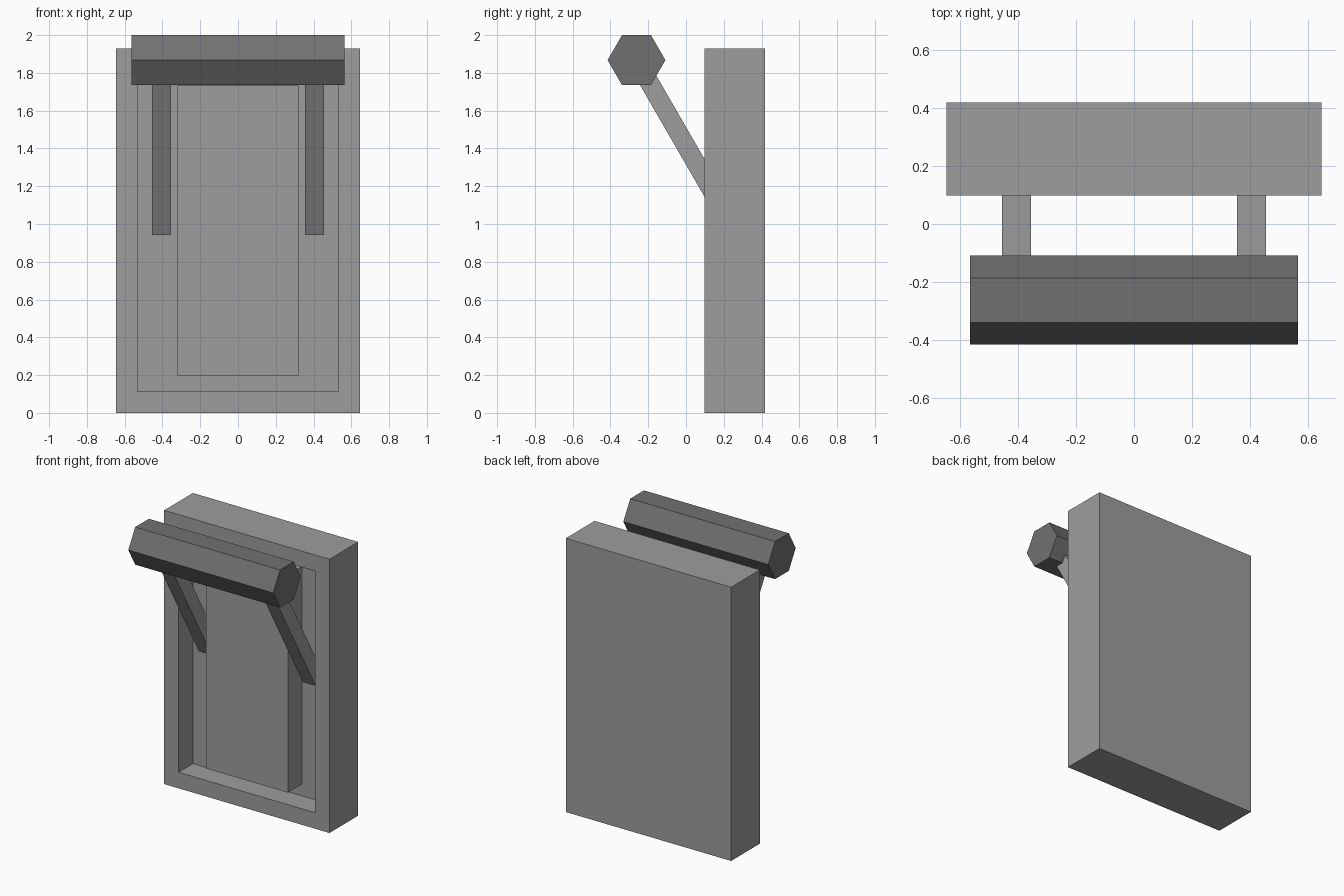
import bpy, bmesh, math
from mathutils import Matrix, Vector

if "Cube" in bpy.data.objects:
    bpy.data.objects.remove(bpy.data.objects["Cube"])


def material(name, value):
    m = bpy.data.materials.new(name)
    m.diffuse_color = (value, value, value, 1)
    m.use_nodes = True
    m.node_tree.nodes["Principled BSDF"].inputs["Base Color"].default_value = m.diffuse_color
    return m


light_grey = material("light_grey", 0.34)
dark_grey = material("dark_grey", 0.165)


def finish(name, bm, mat):
    bmesh.ops.recalc_face_normals(bm, faces=bm.faces)
    me = bpy.data.meshes.new(name)
    bm.to_mesh(me)
    bm.free()
    me.materials.append(mat)
    ob = bpy.data.objects.new(name, me)
    bpy.context.collection.objects.link(ob)
    return ob


def box(size, center, rot_x=0.0):
    bm = bmesh.new()
    mtx = (Matrix.Translation(center) @ Matrix.Rotation(rot_x, 4, 'X')
           @ Matrix.Diagonal((*size, 1)))
    bmesh.ops.create_cube(bm, size=1, matrix=mtx)
    return bm


# Frame: slab with a rectangular recess sunk into the front to mid depth
FRONT, MID, BACK, HEIGHT = 0.098, 0.258, 0.418, 1.93
bm = box((1.29, BACK - FRONT, HEIGHT), (0, MID, HEIGHT / 2))
bm.normal_update()
front = [f for f in bm.faces if f.normal.y < -0.9]
bmesh.ops.inset_region(bm, faces=front, thickness=0.16, depth=0)
walls = bmesh.ops.extrude_face_region(bm, geom=front)
bmesh.ops.translate(bm, vec=(0, MID - FRONT, 0),
                    verts=[v for v in walls["geom"]
                           if isinstance(v, bmesh.types.BMVert)])
bmesh.ops.delete(bm, geom=[f for f in front if f.is_valid], context='FACES_ONLY')
finish("frame", bm, light_grey)

# Raised centre panel standing in the recess, flush with the frame front
finish("centre_panel",
       box((0.64, MID - FRONT + 0.01, 1.535),
           (0, (FRONT + MID + 0.01) / 2, HEIGHT / 2)), light_grey)

# Roller: six-sided bar with flat top and bottom
roll_center = Vector((0, -0.262, 1.8675))
bm = bmesh.new()
points = [bm.verts.new((-0.565,
                        roll_center.y + 0.153 * math.cos(math.radians(60 * i)),
                        roll_center.z + 0.153 * math.sin(math.radians(60 * i))))
          for i in range(6)]
cap = bm.faces.new(points)
ext = bmesh.ops.extrude_face_region(bm, geom=[cap], use_keep_orig=True)
bmesh.ops.translate(bm, vec=(1.13, 0, 0),
                    verts=[v for v in ext["geom"]
                           if isinstance(v, bmesh.types.BMVert)])
finish("roller", bm, dark_grey)

# Two slanted arms from the middle of the recess up to the roller
foot = Vector((0, MID, 0.967))
axis = roll_center - foot
tilt = math.atan2(-axis.y, axis.z)
for side, name in ((-1, "left_arm"), (1, "right_arm")):
    center = (foot + roll_center) / 2
    center.x = side * 0.405
    finish(name, box((0.1, 0.1, axis.length), center, tilt), light_grey)
